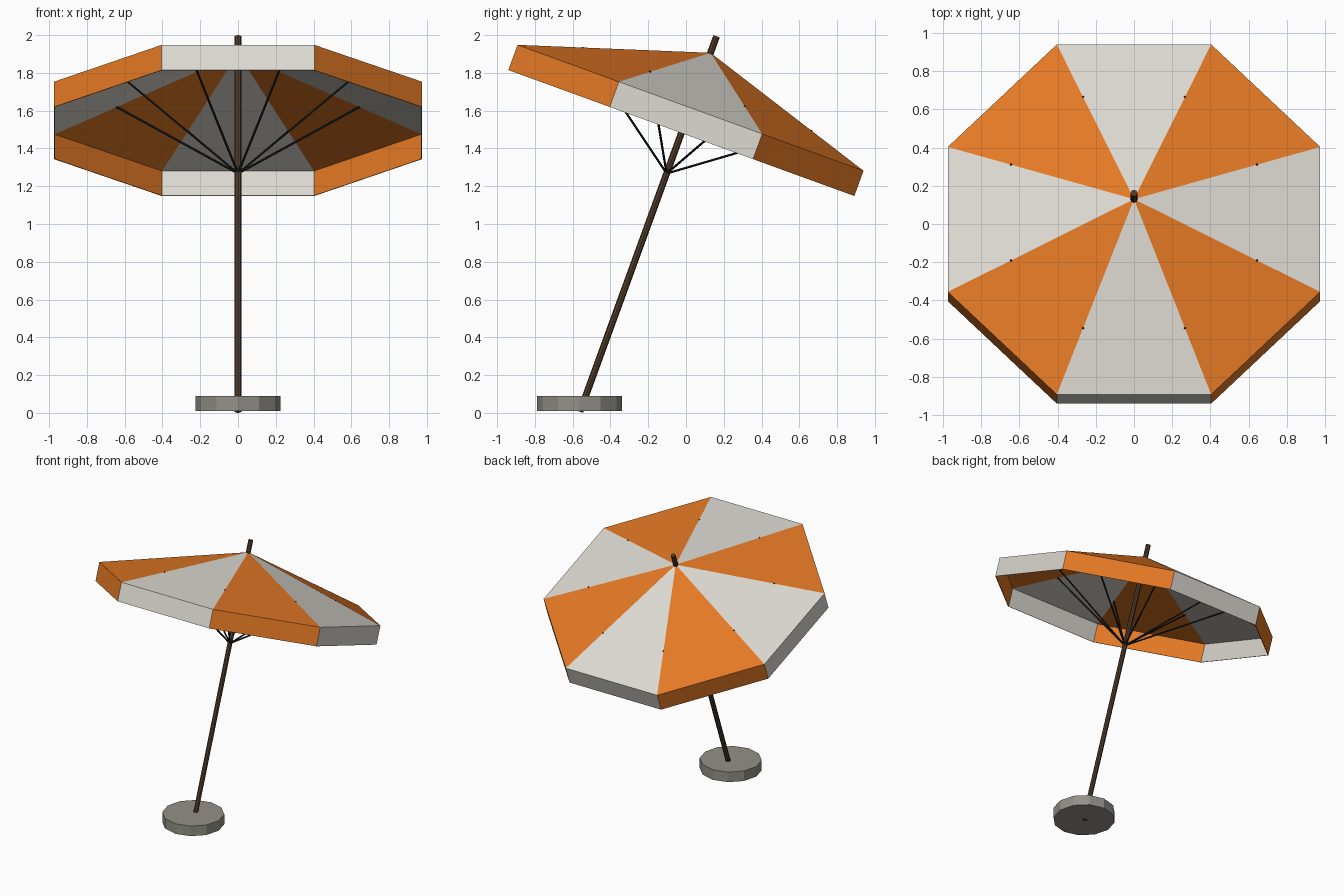
import bpy, bmesh, math
from mathutils import Matrix, Vector

if "Cube" in bpy.data.objects:
    bpy.data.objects.remove(bpy.data.objects["Cube"])


def material(name, rgb):
    m = bpy.data.materials.new(name)
    m.diffuse_color = (*rgb, 1)
    m.use_nodes = True
    m.node_tree.nodes["Principled BSDF"].inputs["Base Color"].default_value = m.diffuse_color
    return m


ORANGE = material("orange fabric", (0.77, 0.19, 0.018))
CREAM = material("off white fabric", (0.72, 0.695, 0.64))
WOOD = material("brown wood", (0.085, 0.047, 0.023))
DARK = material("black metal", (0.013, 0.014, 0.012))
STONE = material("grey stone", (0.29, 0.28, 0.245))

# Tilted frame: origin at the centre of the canopy rim, z along the pole
TILT = Matrix.Translation((0, 0.024, 1.615)) @ Matrix.Rotation(math.radians(-20), 4, 'X')
R, PEAK, DROP = 1.055, 0.31, 0.142


def finish(name, bm, mats):
    bmesh.ops.recalc_face_normals(bm, faces=bm.faces)
    mesh = bpy.data.meshes.new(name)
    bm.to_mesh(mesh)
    bm.free()
    for m in mats:
        mesh.materials.append(m)
    ob = bpy.data.objects.new(name, mesh)
    bpy.context.collection.objects.link(ob)
    return ob


def rod(name, a, b, radius, sides, mat):
    a, b = Vector(a), Vector(b)
    bm = bmesh.new()
    place = Matrix.Translation((a + b) / 2) @ (b - a).to_track_quat('Z', 'Y').to_matrix().to_4x4()
    bmesh.ops.create_cone(bm, cap_ends=True, segments=sides, radius1=radius,
                          radius2=radius, depth=(b - a).length, matrix=place)
    return finish(name, bm, [mat])


def ring(angle, r, z):
    return Vector((r * math.cos(angle), r * math.sin(angle), z))


angles = [math.radians(22.5 + 45 * i) for i in range(8)]

# Canopy: eight striped panels, each with a hanging valance
bm = bmesh.new()
apex = bm.verts.new((0, 0, PEAK))
top = [bm.verts.new(ring(a, R, 0)) for a in angles]
low = [bm.verts.new(ring(a, R, -DROP)) for a in angles]
for i in range(8):
    j = (i + 1) % 8
    for verts in ((apex, top[i], top[j]), (top[i], low[i], low[j], top[j])):
        bm.faces.new(verts).material_index = i % 2
canopy = finish("canopy", bm, [ORANGE, CREAM])
canopy.matrix_world = TILT
cloth = canopy.modifiers.new("cloth thickness", 'SOLIDIFY')
cloth.thickness = 0.005
cloth.offset = -1

# Pole
rod("pole", (0, 0, -1.712), (0, 0, 0.403), 0.018, 8, WOOD).matrix_world = TILT

# Support ribs from the pole to the panel seams
for i, a in enumerate(angles):
    rib = rod(f"rib_{i + 1}", (0, 0, -0.37), ring(a, 0.70, 0.105), 0.006, 6, DARK)
    rib.matrix_world = TILT

# Round base
rod("base", (0, -0.564, 0.01), (0, -0.564, 0.09), 0.225, 12, STONE)
